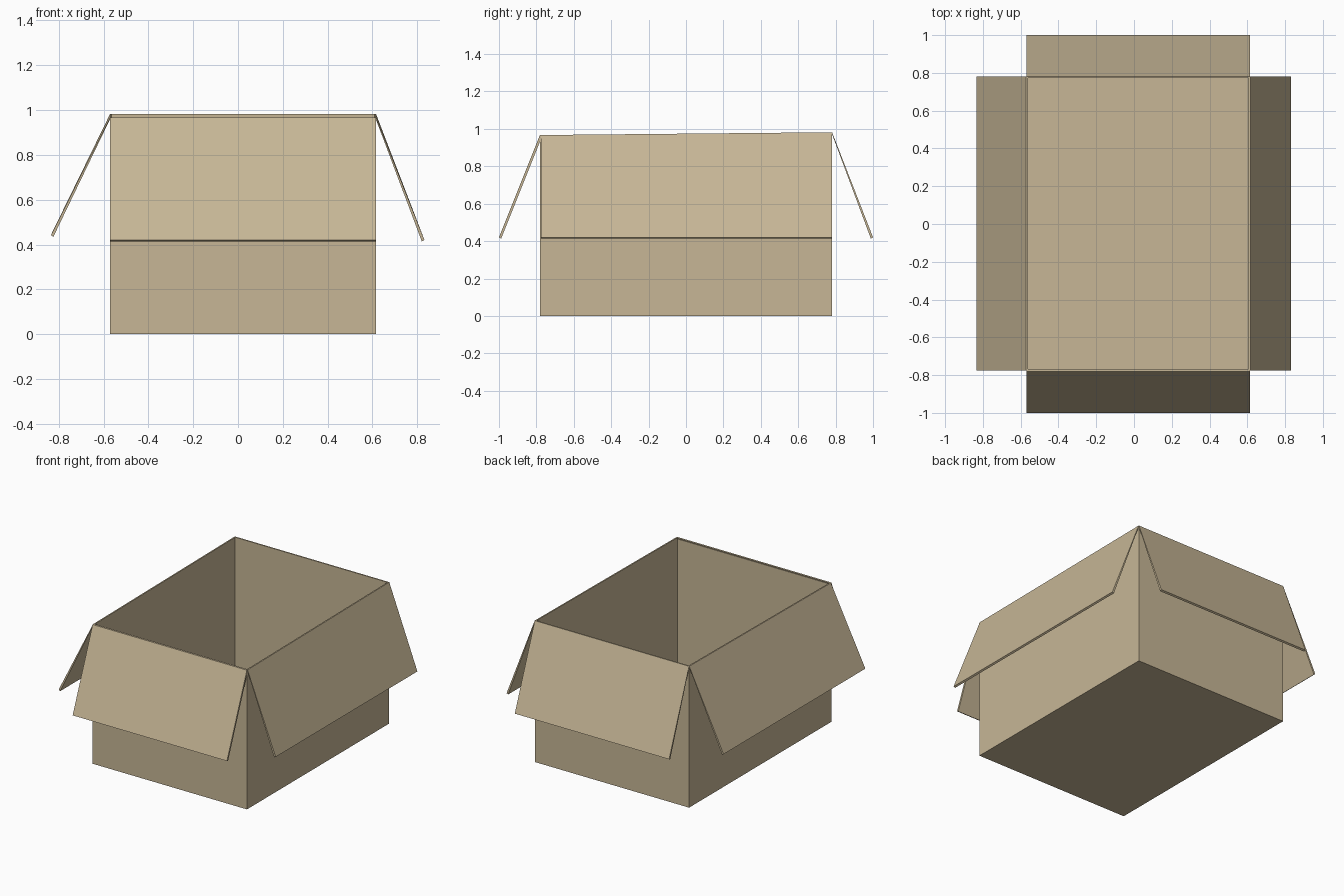
import bpy
import bmesh

if "Cube" in bpy.data.objects:
    bpy.data.objects.remove(bpy.data.objects["Cube"])

X0, X1, Y0, Y1 = -0.57, 0.615, -0.78, 0.78   # outer walls
T = 0.008                                    # cardboard thickness

card = bpy.data.materials.new("cardboard tan")
card.diffuse_color = (0.57, 0.47, 0.305, 1)
card.use_nodes = True
card.node_tree.nodes["Principled BSDF"].inputs["Base Color"].default_value = card.diffuse_color


def rim(y):
    """Height of the slightly sloping rim."""
    return 0.967 + 0.015 * (y - Y0) / (Y1 - Y0)


def loft(name, rings):
    """Skin a chain of four-point rings and cap both ends."""
    bm = bmesh.new()
    loops = [[bm.verts.new(p) for p in ring] for ring in rings]
    for a, b in zip(loops, loops[1:]):
        for i in range(4):
            j = (i + 1) % 4
            bm.faces.new((a[i], a[j], b[j], b[i]))
    bm.faces.new(loops[0][::-1])
    bm.faces.new(loops[-1])
    bmesh.ops.recalc_face_normals(bm, faces=bm.faces[:])
    mesh = bpy.data.meshes.new(name)
    bm.to_mesh(mesh)
    bm.free()
    mesh.materials.append(card)
    obj = bpy.data.objects.new(name, mesh)
    bpy.context.collection.objects.link(obj)


def rect(inset, z=None):
    corners = [(X0 + inset, Y0 + inset), (X1 - inset, Y0 + inset),
               (X1 - inset, Y1 - inset), (X0 + inset, Y1 - inset)]
    return [(x, y, rim(y) if z is None else z) for x, y in corners]


# Open box: outside up to the rim, then down the inside to the floor
loft("box_body", [rect(0, 0), rect(0), rect(T), rect(T, T)])


def flap(name, axis, hinge, hinge_in, tip, tip_in, ends):
    """Folded flap; each tip is (distance along axis, height)."""
    rings = []
    for e in ends:
        ring = []
        for d, z in ((hinge, None), tip, tip_in, (hinge_in, None)):
            x, y = (d, e) if axis == "x" else (e, d)
            ring.append((x, y, rim(y) if z is None else z))
        rings.append(ring)
    loft(name, rings)


# Four flaps folded outward
flap("left_flap", "x", X0 - 0.001, X0 + 0.003, (-0.835, 0.442), (-0.824, 0.434), (-0.775, Y1))
flap("right_flap", "x", X1 + 0.001, X1 - 0.003, (0.832, 0.42), (0.82, 0.414), (-0.775, Y1))
flap("front_flap", "y", Y0 - 0.001, Y0 + 0.013, (-1.0, 0.42), (-0.988, 0.414), (X0, X1))
flap("back_flap", "y", Y1 + 0.001, Y1 - 0.003, (1.0, 0.42), (0.988, 0.414), (X0, X1))
